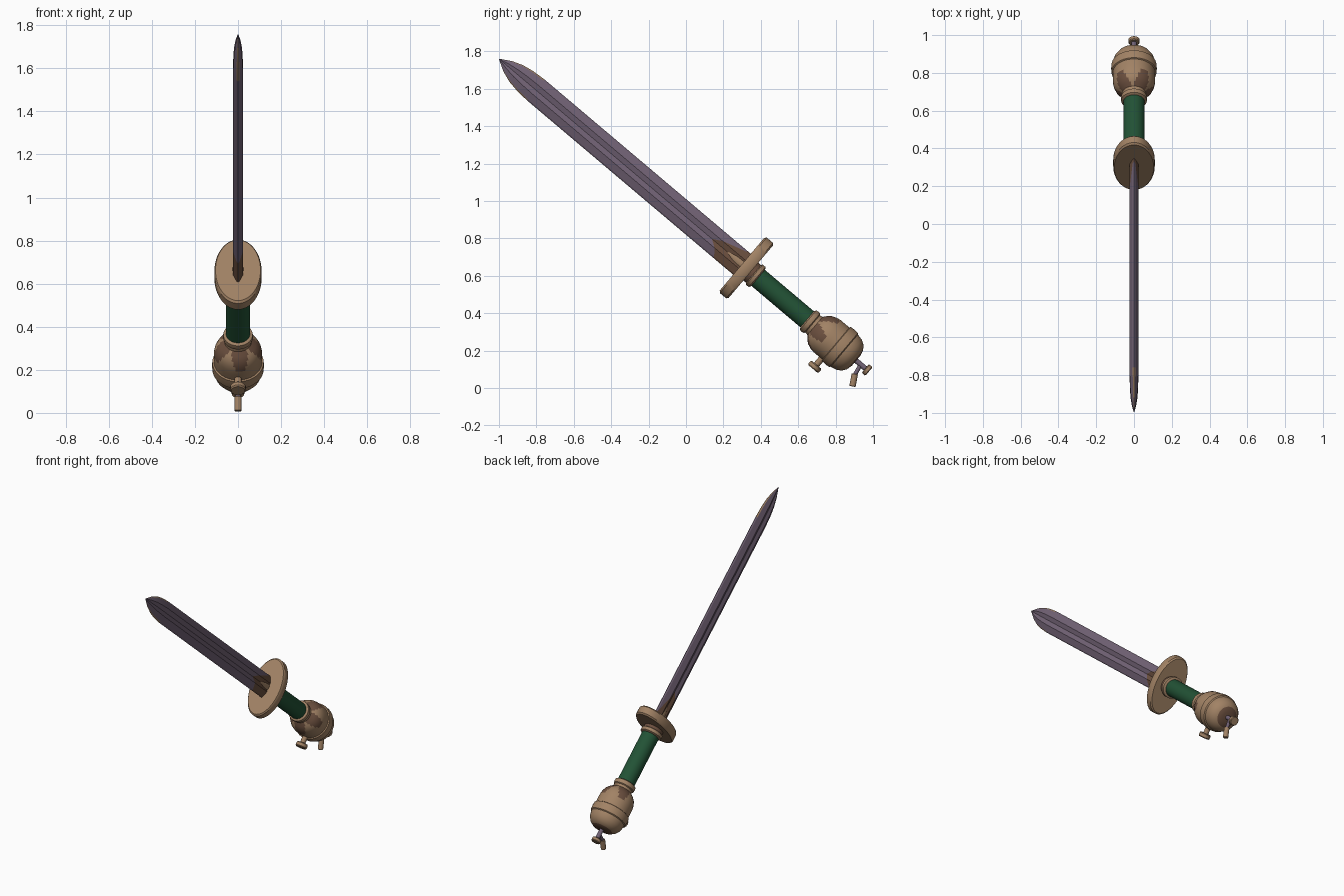
import bpy, bmesh, math
from mathutils import Matrix, Vector

cube = bpy.data.objects.get("Cube")
if cube:
    bpy.data.objects.remove(cube, do_unlink=True)


def material(name, rgb):
    m = bpy.data.materials.new(name)
    m.use_nodes = True
    m.diffuse_color = (*rgb, 1)
    m.node_tree.nodes["Principled BSDF"].inputs["Base Color"].default_value = (*rgb, 1)
    return m


TAN = material("tan bronze", (0.36, 0.225, 0.13))
BROWN = material("tarnished brown", (0.15, 0.08, 0.05))
PURPLE = material("purple steel", (0.17, 0.125, 0.18))
GREEN = material("green grip", (0.016, 0.085, 0.036))

# Sword frame: local z runs from the tip to the pommel, origin in the guard
FRAME = Matrix.Translation((0, 0.323, 0.642)) @ Matrix.Rotation(math.radians(-130.2), 4, 'X')


def loft(name, rings, mats, rule=None, place=Matrix(), angle=35):
    """Skin closed rings of points, cap both ends, colour faces by rule(row, col, centre)."""
    bm = bmesh.new()
    loops = [[bm.verts.new(place @ Vector(p)) for p in ring] for ring in rings]
    n = len(loops[0])
    for row, (a, b) in enumerate(zip(loops, loops[1:])):
        for col in range(n):
            k = (col + 1) % n
            f = bm.faces.new((a[col], a[k], b[k], b[col]))
            if rule:
                f.material_index = rule(row, col, f.calc_center_median())
    for row, loop in ((0, loops[0]), (len(loops) - 2, loops[-1])):
        f = bm.faces.new(loop)
        if rule:
            f.material_index = rule(row, 0, f.calc_center_median())
    bmesh.ops.recalc_face_normals(bm, faces=bm.faces)
    mesh = bpy.data.meshes.new(name)
    bm.to_mesh(mesh)
    bm.free()
    for m in mats:
        mesh.materials.append(m)
    mesh.shade_smooth()
    mesh.set_sharp_from_angle(angle=math.radians(angle))
    obj = bpy.data.objects.new(name, mesh)
    bpy.context.collection.objects.link(obj)
    obj.matrix_world = FRAME
    return obj


def turned(name, profile, mats, rule=None, sx=1, sy=1, sides=40, place=Matrix()):
    """Turn (radius, height) points around local z, optionally squashed to an oval."""
    turns = [2 * math.pi * i / sides for i in range(sides)]
    rings = [[(r * sx * math.cos(t), r * sy * math.sin(t), z) for t in turns]
             for r, z in profile]
    return loft(name, rings, mats, rule, place)


def rod(name, start, end, radius, mat):
    """Short round bar between two (y, z) points of the sword frame."""
    a, b = Vector((0, *start)), Vector((0, *end))
    place = Matrix.Translation(a) @ (b - a).to_track_quat('Z', 'Y').to_matrix().to_4x4()
    length, c = (b - a).length, radius * 0.15
    return turned(name, [(radius - c, 0), (radius, c), (radius, length - c),
                         (radius - c, length)], [mat], sides=16, place=place)


# Blade: fullered section, ragged tarnish at the base, bronze edges at the point
half = [(0, -0.073), (0.007, -0.066), (0.023, -0.028), (0.013, 0),
        (0.023, 0.028), (0.007, 0.066), (0, 0.073)]
rag = [-0.05, -0.06, -0.19, -0.24, -0.20, -0.17, -0.17]
section = half + [(-x, y) for x, y in half[-2:0:-1]]
rag += rag[-2:0:-1]
rings = [[(x, y, 0) for x, y in section],
         [(x, y, z) for (x, y), z in zip(section, rag)]]
for z, s in ((-1.475, 1), (-1.55, 0.93), (-1.61, 0.79), (-1.67, 0.5), (-1.731, 0.02)):
    rings.append([(x * s, y * s, z) for x, y in section])


def blade_colour(row, col, centre):
    if row == 0:
        return 1
    return 2 if row >= 2 and col in (0, 5, 6, 11) else 0


loft("blade", rings, [PURPLE, BROWN, TAN], blade_colour, angle=20)

# Tapered bronze tongue gripping the blade root
turned("blade_tongue", [(1, 0), (0.9, -0.08), (0.3, -0.16)], [TAN],
       sx=0.026, sy=0.03, sides=16)

# Oval guard and the collar beneath it
turned("guard", [(0.95, -0.031), (1, -0.022), (1, 0.022), (0.95, 0.031)], [TAN],
       sx=0.11, sy=0.194, sides=48)
turned("guard_collar", [(0.062, 0.028), (0.062, 0.05), (0.07, 0.055), (0.07, 0.075),
                        (0.058, 0.082)], [TAN, BROWN],
       lambda row, col, c: 1 if row == 0 else 0)

# Grip and its lower ring
turned("grip", [(0.056, 0.06), (0.056, 0.44)], [GREEN])
turned("pommel_collar", [(0.056, 0.425), (0.068, 0.432), (0.07, 0.445), (0.068, 0.458),
                         (0.058, 0.465)], [TAN])


# Barrel pommel with tarnished patches near the top and at the end
def pommel_colour(row, col, c):
    patch = 0.53 + 0.045 * math.sin(5 * math.atan2(c.y, c.x) + 0.6)
    return 1 if 0.48 < c.z < patch or c.z > 0.764 else 0


turned("pommel_body",
       [(0.06, 0.46), (0.063, 0.48), (0.083, 0.497), (0.098, 0.515), (0.108, 0.54),
        (0.112, 0.565), (0.112, 0.59), (0.112, 0.69), (0.105, 0.72), (0.09, 0.743),
        (0.068, 0.76), (0.035, 0.768)], [TAN, BROWN], pommel_colour, sides=60)
turned("pommel_band", [(0.11, 0.625), (0.119, 0.63), (0.121, 0.655), (0.119, 0.68),
                       (0.11, 0.687)], [TAN])

# Side button on the pommel
rod("side_button_stem", (0.10, 0.62), (0.16, 0.62), 0.017, TAN)
rod("side_button_cap", (0.153, 0.62), (0.183, 0.62), 0.037, TAN)

# End knob and hanging lever
rod("end_knob_stem", (0, 0.755), (0, 0.84), 0.014, PURPLE)
rod("end_knob_cap", (0, 0.832), (0, 0.858), 0.03, TAN)
rod("lever_arm", (0, 0.80), (0.066, 0.812), 0.011, PURPLE)
rod("lever_tip", (0.058, 0.808), (0.118, 0.842), 0.017, TAN)
